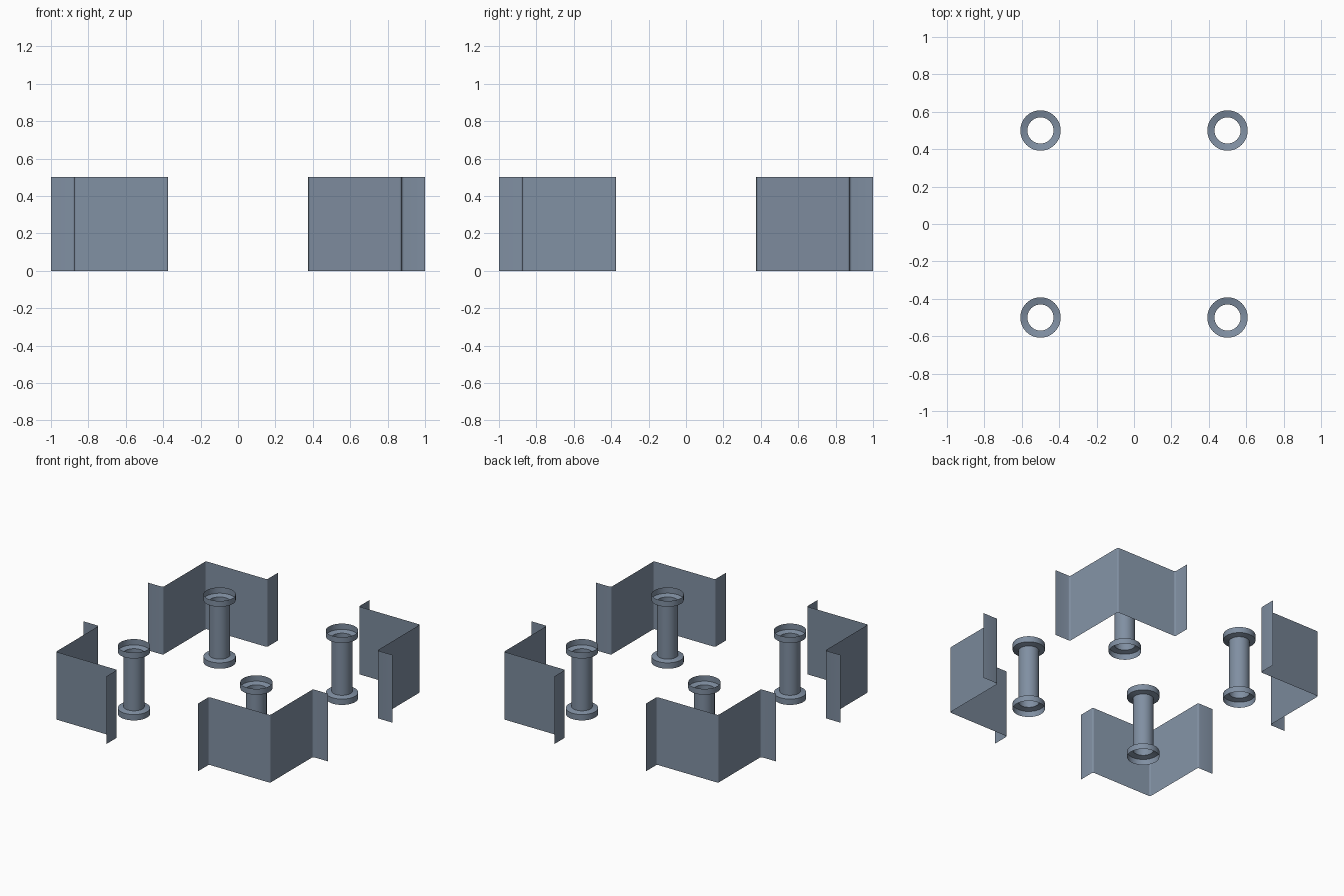
import bpy, bmesh, math
from mathutils import Vector, Matrix

if "Cube" in bpy.data.objects:
    bpy.data.objects.remove(bpy.data.objects["Cube"])

mat = bpy.data.materials.new("slate blue grey")
mat.diffuse_color = (0.216, 0.275, 0.36, 1)
mat.use_nodes = True
mat.node_tree.nodes["Principled BSDF"].inputs["Base Color"].default_value = mat.diffuse_color


def make_object(name, bm):
    me = bpy.data.meshes.new(name)
    bm.to_mesh(me)
    bm.free()
    me.materials.append(mat)
    ob = bpy.data.objects.new(name, me)
    bpy.context.collection.objects.link(ob)
    return ob


def fillet(points, r, steps=3):
    """Round the inner corners of an open path."""
    pts = [Vector(p) for p in points]
    out = [pts[0]]
    for a, b, c in zip(pts, pts[1:], pts[2:]):
        p, q = b + (a - b).normalized() * r, b + (c - b).normalized() * r
        centre = p + q - b
        for i in range(steps + 1):
            t = i / steps * math.pi / 2
            out.append(centre + (p - centre) * math.cos(t) + (q - centre) * math.sin(t))
    out.append(pts[-1])
    return out


# Bent sheet wall: two panels with outward flanges at both ends
wall_path = fillet([(0.375, -1), (0.375, -0.875), (0.875, -0.875),
                    (0.875, -0.375), (1, -0.375)], 0.012)


def corner_wall(k):
    bm = bmesh.new()
    low = [bm.verts.new((p.x, p.y, 0)) for p in wall_path]
    high = [bm.verts.new((p.x, p.y, 0.5)) for p in wall_path]
    for i in range(len(low) - 1):
        bm.faces.new((low[i], low[i + 1], high[i + 1], high[i]))
    bm.transform(Matrix.Rotation(k * math.pi / 2, 4, 'Z'))
    return make_object(f"corner_wall_{k + 1}", bm)


# Open tube with a flanged cup at each end
spool_profile = [(0.108, 0), (0.108, 0.043), (0.07, 0.053),
                 (0.07, 0.447), (0.108, 0.457), (0.108, 0.5)]


def spool(k, n=40):
    bm = bmesh.new()
    rings = []
    for r, z in spool_profile:
        rings.append([bm.verts.new((r * math.cos(2 * math.pi * i / n),
                                    r * math.sin(2 * math.pi * i / n), z)) for i in range(n)])
    for a, b in zip(rings, rings[1:]):
        for i in range(n):
            j = (i + 1) % n
            bm.faces.new((a[i], a[j], b[j], b[i]))
    bm.transform(Matrix.Rotation(k * math.pi / 2, 4, 'Z') @ Matrix.Translation((0.5, -0.5, 0)))
    return make_object(f"flanged_tube_{k + 1}", bm)


parts = [f(k) for k in range(4) for f in (corner_wall, spool)]
for ob in parts:
    ob.select_set(True)
bpy.context.view_layer.objects.active = parts[0]
bpy.ops.object.shade_smooth_by_angle(angle=math.radians(35))
